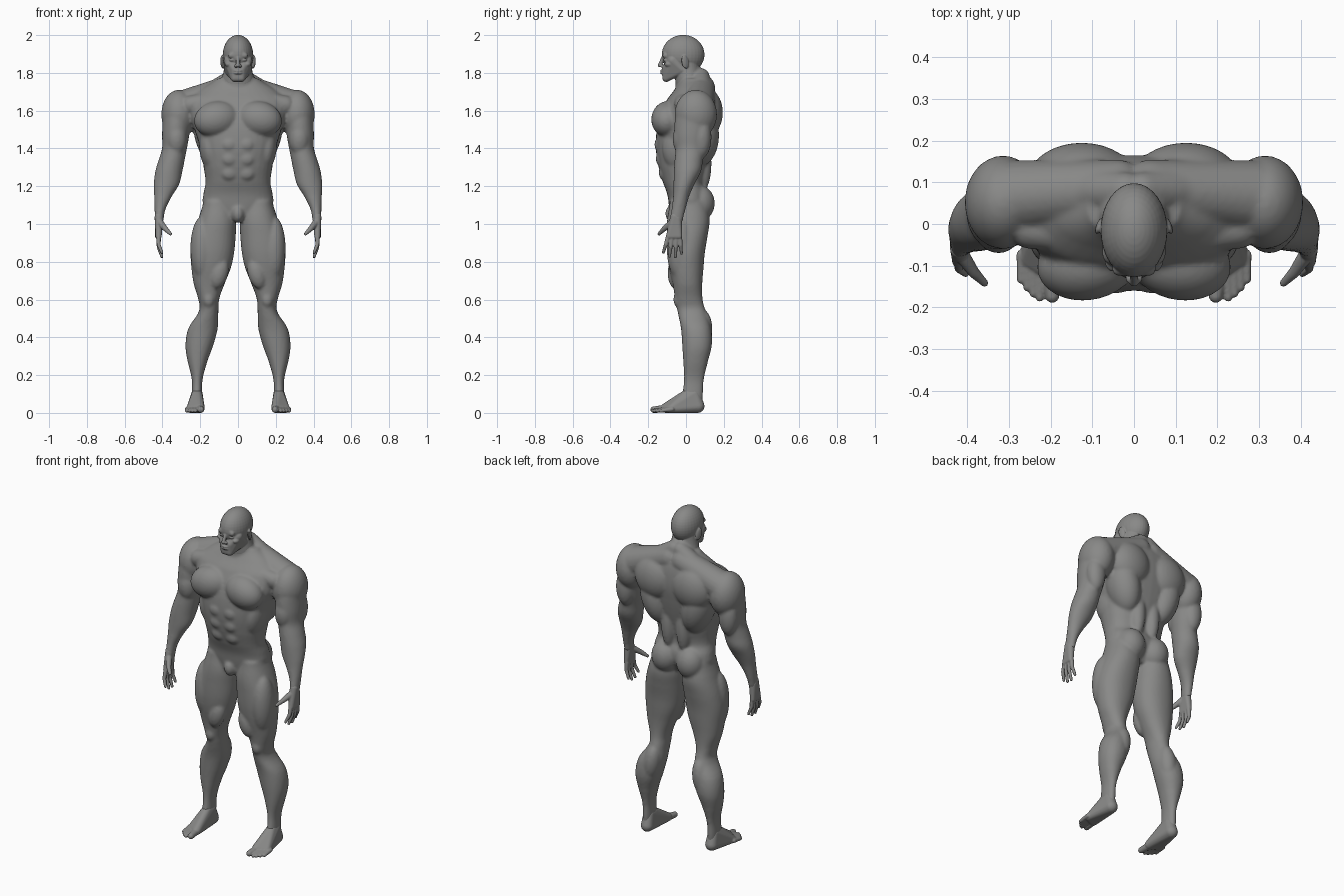
import bpy, bmesh, math
from mathutils import Matrix, Vector, Euler

old = bpy.data.objects.get("Cube")
if old:
    bpy.data.objects.remove(old)

skin = bpy.data.materials.new("matte_grey")
skin.use_nodes = True
grey = (0.25, 0.25, 0.245, 1)
skin.diffuse_color = grey
shader = skin.node_tree.nodes["Principled BSDF"]
shader.inputs["Base Color"].default_value = grey
shader.inputs["Roughness"].default_value = 0.7

# Unit ball points shared by every stretched hull
ball = bmesh.new()
bmesh.ops.create_icosphere(ball, subdivisions=3, radius=1)
ball_points = [v.co.copy() for v in ball.verts]
ball.free()


def flip(point, side):
    return Vector((point[0] * side, point[1], point[2]))


def spline(rows, steps=4):
    """Catmull-Rom resampling of the cross-section rows, with even heights."""
    keys = [rows[0], *rows, rows[-1]]
    result = []
    for a, b, c, d in zip(keys, keys[1:], keys[2:], keys[3:]):
        for s in range(steps):
            t = s / steps
            row = [q + t * (r - p + t * (2 * p - 5 * q + 4 * r - e + t * (3 * (q - r) + e - p))) / 2
                   for p, q, r, e in zip(a, b, c, d)]
            row[0] = b[0] + t * (c[0] - b[0])
            result.append(row)
    return result + [list(rows[-1])]


def loft(bm, rows, side=1, power=1.0, count=32):
    """Closed horizontal loft; each row is height, x low, x high, y front, y back."""
    rings = []
    for z, x0, x1, y0, y1 in spline(rows):
        ring = []
        for i in range(count):
            c, s = math.cos(math.tau * i / count), math.sin(math.tau * i / count)
            x = (x0 + x1) / 2 + (x1 - x0) / 2 * math.copysign(abs(c) ** power, c)
            y = (y0 + y1) / 2 + (y1 - y0) / 2 * math.copysign(abs(s) ** power, s)
            ring.append(bm.verts.new(flip((x, y, z), side)))
        rings.append(ring)
    for low, high in zip(rings, rings[1:]):
        for i in range(count):
            j = (i + 1) % count
            bm.faces.new((low[i], low[j], high[j], high[i]))
    bm.faces.new(rings[0][::-1])
    bm.faces.new(rings[-1])


def blob(bm, centre, radii, side=1, tilt=(0, 0, 0)):
    """Ellipsoid muscle, mirrored by side."""
    turn = Euler((tilt[0], tilt[1] * side, tilt[2] * side)).to_matrix().to_4x4()
    place = Matrix.Translation(flip(centre, side)) @ turn @ Matrix.Diagonal((*radii, 1))
    bmesh.ops.create_uvsphere(bm, u_segments=32, v_segments=20, radius=1, matrix=place)


def hull(bm, balls, side=1):
    """Convex skin stretched over balls given as centre and radius."""
    verts = [bm.verts.new(flip(centre, side) + p * radius) for centre, radius in balls for p in ball_points]
    bmesh.ops.convex_hull(bm, input=verts)
    loose = [v for v in verts if v.is_valid and not v.link_faces]
    bmesh.ops.delete(bm, geom=loose, context="VERTS")


def finish(bm, name, voxel, smooth):
    """Fuse the overlapping volumes into one smooth skin."""
    bmesh.ops.recalc_face_normals(bm, faces=bm.faces)
    mesh = bpy.data.meshes.new(name)
    bm.to_mesh(mesh)
    bm.free()
    mesh.materials.append(skin)
    mesh.shade_smooth()
    obj = bpy.data.objects.new(name, mesh)
    bpy.context.collection.objects.link(obj)
    remesh = obj.modifiers.new("fuse", "REMESH")
    remesh.mode = "VOXEL"
    remesh.voxel_size = voxel
    remesh.use_smooth_shade = True
    relax = obj.modifiers.new("relax", "SMOOTH")
    relax.factor = 0.5
    relax.iterations = smooth


# Torso and neck
body = bmesh.new()
trunk = [(1.03, .09, -.08, .07), (1.1, .18, -.09, .11), (1.16, .183, -.1, .115), (1.22, .172, -.122, .095),
         (1.3, .182, -.145, .11), (1.4, .2, -.16, .135), (1.5, .23, -.155, .155), (1.58, .26, -.135, .165),
         (1.66, .26, -.1, .16), (1.72, .19, -.055, .145), (1.77, .11, -.03, .11)]
loft(body, [(z, -w, w, f, b) for z, w, f, b in trunk], power=0.85)
neck = [(1.66, .12, -.06, .13), (1.74, .095, -.055, .11), (1.8, .078, -.06, .082), (1.86, .07, -.06, .07)]
loft(body, [(z, -w, w, f, b) for z, w, f, b in neck])
blob(body, (0, -.065, 1.055), (.035, .045, .05))

# Cross-sections of the limbs
arm = [(1.62, .24, .4, -.05, .15), (1.54, .25, .4, -.06, .14), (1.47, .258, .402, -.062, .122),
       (1.4, .27, .402, -.055, .105), (1.34, .282, .42, -.06, .09), (1.28, .294, .438, -.064, .08),
       (1.21, .311, .446, -.066, .045), (1.15, .348, .444, -.068, .018), (1.08, .383, .442, -.076, -.002),
       (1.01, .395, .44, -.088, -.018)]
leg = [(1.12, .03, .183, -.085, .11), (1.02, .01, .212, -.1, .125), (.94, .012, .237, -.102, .115),
       (.85, .02, .251, -.1, .1), (.77, .037, .247, -.09, .093), (.68, .072, .234, -.07, .086),
       (.6, .1, .21, -.058, .088), (.54, .104, .206, -.045, .104), (.45, .107, .262, -.027, .132),
       (.36, .13, .278, -.02, .137), (.28, .16, .268, -.015, .118), (.18, .187, .245, -.01, .095),
       (.1, .19, .245, -.02, .09), (.04, .19, .245, -.03, .085)]

for side in (1, -1):
    loft(body, arm, side)
    loft(body, leg, side, power=0.92)
    # Trapezius, deltoid and shoulder bridge
    hull(body, [((.04, .085, 1.72), .07), ((.29, .065, 1.62), .088)], side)
    hull(body, [((.02, .08, 1.78), .045), ((.14, .08, 1.69), .06)], side)
    blob(body, (.314, .052, 1.58), (.092, .112, .13), side)
    # Chest, collar and ribs
    blob(body, (.112, -.095, 1.555), (.122, .088, .095), side, (0, .2, -.15))
    hull(body, [((.05, -.04, 1.68), .035), ((.25, -.01, 1.63), .05)], side)
    blob(body, (.15, -.04, 1.4), (.055, .085, .12), side, (0, .1, 0))
    # Abdominal rows
    for z, y in ((1.42, -.135), (1.345, -.128), (1.27, -.112)):
        blob(body, (.045, y, z), (.046, .032, .042), side)
    # Upper back, flanks and loin columns
    blob(body, (.125, .105, 1.59), (.13, .09, .13), side)
    blob(body, (.14, .07, 1.47), (.09, .105, .17), side, (0, .25, 0))
    blob(body, (.05, .085, 1.32), (.045, .05, .15), side)
    # Glutes, thigh, calf and upper arm muscle
    blob(body, (.083, .07, 1.11), (.082, .082, .095), side)
    blob(body, (.19, -.03, .87), (.062, .072, .17), side)
    blob(body, (.1, -.055, .74), (.048, .042, .085), side, (0, -.25, 0))
    blob(body, (.155, -.035, .6), (.032, .032, .045), side)
    blob(body, (.165, .085, .44), (.05, .055, .11), side, (0, -.15, 0))
    blob(body, (.325, -.015, 1.45), (.055, .055, .09), side)
    blob(body, (.345, .085, 1.46), (.055, .05, .11), side)
finish(body, "body", 0.0085, 4)

# Head: skull, jaw and face
head = bmesh.new()
blob(head, (0, -.015, 1.897), (.08, .113, .104))
loft(head, [(z, -w, w, f, b) for z, w, f, b in neck[1:]])
jaw = []
for side in (1, -1):
    jaw += [((.054 * side, -.02, 1.815), .02), ((.018 * side, -.104, 1.773), .021),
            ((.046 * side, -.07, 1.865), .03), ((.02 * side, -.103, 1.82), .024)]
hull(head, jaw)
hull(head, [((-.036, -.108, 1.892), .016), ((.036, -.108, 1.892), .016), ((0, -.1, 1.92), .02)])
hull(head, [((0, -.122, 1.88), .009), ((0, -.139, 1.84), .011)])
for z in (1.811, 1.799):
    blob(head, (0, -.124, z), (.024, .013, .007))
for side in (1, -1):
    # Nostril, eye, cheek and ear
    blob(head, (.011, -.131, 1.837), (.009, .011, .008), side)
    blob(head, (.031, -.106, 1.868), (.016, .014, .009), side)
    blob(head, (.05, -.088, 1.846), (.02, .026, .016), side)
    blob(head, (.083, -.005, 1.858), (.008, .02, .036), side, (.2, 0, .35))
finish(head, "head", 0.0035, 3)

for side, label in ((1, "left"), (-1, "right")):
    # Hand: palm, spread fingers and thumb
    hand = bmesh.new()
    hull(hand, [((.418, -.06, 1.04), .023), ((.418, -.045, 1.03), .023), ((.42, -.09, .935), .016),
                ((.424, -.035, .935), .015)], side)
    for base, tip, low in ((-.094, -.12, .85), (-.074, -.088, .828), (-.052, -.056, .826), (-.033, -.024, .845)):
        bend = ((.42, (base + tip) / 2, (low + .93) / 2), .0105)
        hull(hand, [((.42, base, .935), .0125), bend], side)
        hull(hand, [bend, ((.403, tip, low), .008)], side)
    hull(hand, [((.41, -.078, 1.005), .018), ((.385, -.115, .975), .014)], side)
    hull(hand, [((.385, -.115, .975), .014), ((.358, -.142, .948), .009)], side)
    finish(hand, label + "_hand", 0.004, 2)

    # Foot: heel, arch and toes
    foot = bmesh.new()
    hull(foot, [((.217, .045, .1), .03), ((.217, .01, .1), .028), ((.216, .062, .036), .036),
                ((.202, -.108, .026), .026), ((.254, -.085, .02), .02)], side)
    hull(foot, [((.203, -.11, .022), .021), ((.196, -.172, .017), .017)], side)
    for i, reach in enumerate((-.177, -.167, -.152, -.134)):
        x = .224 + .015 * i
        hull(foot, [((x, reach + .06, .02), .013), ((x + .002, reach, .011), .0095)], side)
    finish(foot, label + "_foot", 0.004, 2)
